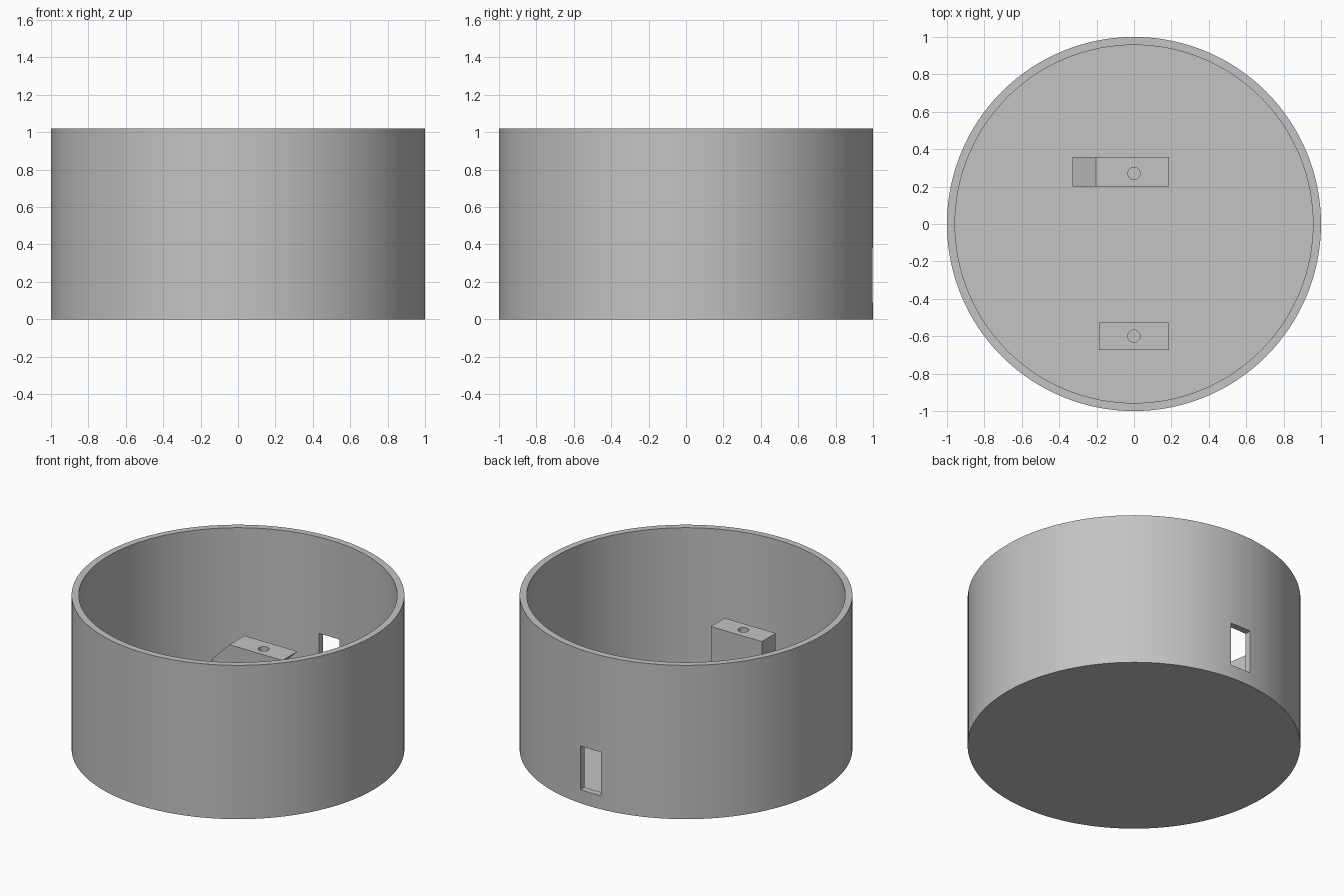
import bpy
import bmesh
from mathutils import Vector

if "Cube" in bpy.data.objects:
    bpy.data.objects.remove(bpy.data.objects["Cube"], do_unlink=True)

HEIGHT, FLOOR, INNER = 1.02, 0.04, 0.957
POST_TOP = 0.56

grey = bpy.data.materials.new("plain grey")
grey.use_nodes = True
grey.diffuse_color = (0.55, 0.55, 0.55, 1)
grey.node_tree.nodes["Principled BSDF"].inputs["Base Color"].default_value = grey.diffuse_color


def cylinder(name, radius, z0, z1, x=0, y=0, sides=128):
    bpy.ops.mesh.primitive_cylinder_add(vertices=sides, radius=radius, depth=z1 - z0,
                                        location=(x, y, (z0 + z1) / 2))
    ob = bpy.context.object
    ob.name = name
    ob.data.materials.append(grey)
    return ob


def extruded(name, outline, y0, y1):
    """Solid with an (x, z) outline, running from y0 to y1."""
    bm = bmesh.new()
    face = bm.faces.new([bm.verts.new((x, y0, z)) for x, z in outline])
    out = bmesh.ops.extrude_face_region(bm, geom=[face])
    moved = [v for v in out["geom"] if isinstance(v, bmesh.types.BMVert)]
    bmesh.ops.translate(bm, verts=moved, vec=Vector((0, y1 - y0, 0)))
    bmesh.ops.recalc_face_normals(bm, faces=bm.faces)
    mesh = bpy.data.meshes.new(name)
    bm.to_mesh(mesh)
    bm.free()
    ob = bpy.data.objects.new(name, mesh)
    bpy.context.collection.objects.link(ob)
    ob.data.materials.append(grey)
    return ob


def cut(ob, cutter):
    mod = ob.modifiers.new("cut", "BOOLEAN")
    mod.operation = "DIFFERENCE"
    mod.solver = "EXACT"
    mod.object = cutter
    bpy.context.view_layer.objects.active = ob
    bpy.ops.object.modifier_apply(modifier=mod.name)
    bpy.data.objects.remove(cutter, do_unlink=True)


def box(x0, x1, z0, z1):
    return [(x0, z0), (x1, z0), (x1, z1), (x0, z1)]


# Round open cup with a cable window low in the back wall
cup = cylinder("cup", 1, 0, HEIGHT)
cut(cup, cylinder("cavity_cutter", INNER, FLOOR, HEIGHT + 0.2))
cut(cup, extruded("window_cutter", box(-0.075, 0.075, 0.09, 0.38), 0.8, 1.2))

# Straight front post, and a back post that leans sideways near its top
base = FLOOR - 0.01
front_post = extruded("front_post", box(-0.187, 0.187, base, POST_TOP), -0.673, -0.527)
back_post = extruded("back_post", [
    (-0.33, base), (0.06, base), (0.06, POST_TOP - 0.127), (0.187, POST_TOP),
    (-0.203, POST_TOP), (-0.33, POST_TOP - 0.127)], 0.2, 0.357)

# Screw hole in the top of each post
for post, y in ((front_post, -0.6), (back_post, 0.27)):
    cut(post, cylinder("hole_cutter", 0.033, POST_TOP - 0.2, POST_TOP + 0.1, 0, y, 32))

for ob in (cup, front_post, back_post):
    bpy.ops.object.select_all(action="DESELECT")
    ob.select_set(True)
    bpy.context.view_layer.objects.active = ob
    bpy.ops.object.shade_smooth_by_angle()
